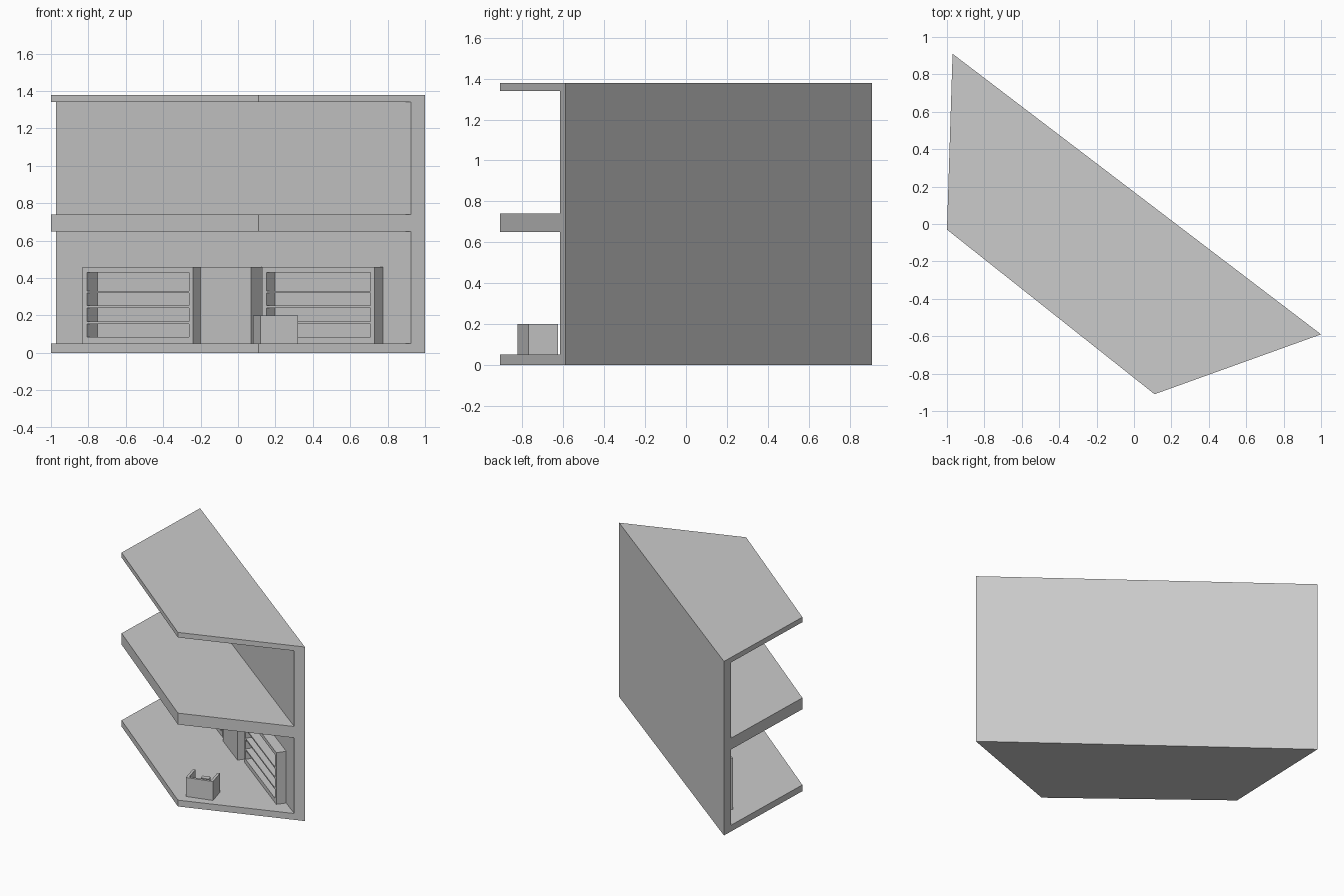
import bpy, bmesh
from mathutils import Vector

if "Cube" in bpy.data.objects:
    bpy.data.objects.remove(bpy.data.objects["Cube"])

# Footprint corners: wall edge A-B at the back, open edge D-C at the front
A, B = Vector((-0.97, 0.91)), Vector((1.0, -0.59))
C, D = Vector((0.11, -0.91)), Vector((-1.0, -0.03))


def make_object(name, bm):
    bmesh.ops.recalc_face_normals(bm, faces=bm.faces)
    mesh = bpy.data.meshes.new(name)
    bm.to_mesh(mesh)
    bm.free()
    obj = bpy.data.objects.new(name, mesh)
    bpy.context.collection.objects.link(obj)
    return obj


def storey(name, z0):
    """C-shaped section (floor, back wall, ceiling) stretched from one end to the other."""
    floor, ceiling, height = 0.05, 0.65, 0.69
    bm = bmesh.new()
    rings = []
    for back, front, t in ((A, D, 0.0875), (B, C, 0.084)):
        profile = [(0, 0), (1, 0), (1, floor), (t, floor),
                   (t, ceiling), (1, ceiling), (1, height), (0, height)]
        rings.append([bm.verts.new((*back.lerp(front, k), z0 + z)) for k, z in profile])
    for ring in rings:
        bm.faces.new(ring)
    for i in range(8):
        j = (i + 1) % 8
        bm.faces.new((rings[0][i], rings[0][j], rings[1][j], rings[1][i]))
    return make_object(name, bm)


def boxes(name, origin, u, v, parts):
    """Boxes (s0, s1, d0, d1, z0, z1) in a frame with ground axes u and v."""
    bm = bmesh.new()
    for s0, s1, d0, d1, z0, z1 in parts:
        part = bmesh.ops.create_cube(bm, size=1)["verts"]
        for vert in part:
            s = s0 if vert.co.x < 0 else s1
            d = d0 if vert.co.y < 0 else d1
            z = z0 if vert.co.z < 0 else z1
            vert.co = (*(origin + u * s + v * d), z)
    return make_object(name, bm)


# Two stacked storeys
storey("lower_storey", 0.0)
storey("upper_storey", 0.69)

# Frame along the inside of the lower back wall
wall_u = (B - A).normalized()
wall_v = Vector((wall_u.y, -wall_u.x))
wall_o = Vector((0.0, 0.087))


def shelf_unit(name, s0, s1, depth):
    side = 0.028
    parts = [(s0, s0 + side, 0, depth, 0.05, 0.46),
             (s1 - side, s1, 0, depth, 0.05, 0.46)]
    for z0, z1 in ((0.05, 0.085), (0.155, 0.167), (0.24, 0.252),
                   (0.32, 0.332), (0.43, 0.46)):
        parts.append((s0 + side, s1 - side, 0, depth, z0, z1))
    boxes(name, wall_o, wall_u, wall_v, parts)


# Wall furniture
shelf_unit("left_shelves", -0.971, -0.229, 0.095)
shelf_unit("right_shelves", 0.22, 0.975, 0.075)
boxes("centre_cabinet", wall_o, wall_u, wall_v, [(-0.166, 0.173, 0, 0.112, 0.05, 0.46)])

# Counter near the front corner: raised panels around a lower desk top
desk_u = Vector((0.2, 0.055)).normalized()
desk_v = Vector((-desk_u.y, desk_u.x))
w, d, t = 0.207, 0.15, 0.02
boxes("counter", Vector((0.12, -0.825)), desk_u, desk_v, [
    (0, w, 0, t, 0.05, 0.20),
    (0, t, t, d, 0.05, 0.20),
    (w - t, w, t, d, 0.05, 0.20),
    (t, w - t, t, 0.09, 0.13, 0.15),
])
# Small block on the desk
boxes("desk_block", Vector((0.12, -0.825)), desk_u, desk_v,
      [(0.10, 0.16, 0.04, 0.08, 0.15, 0.195)])
